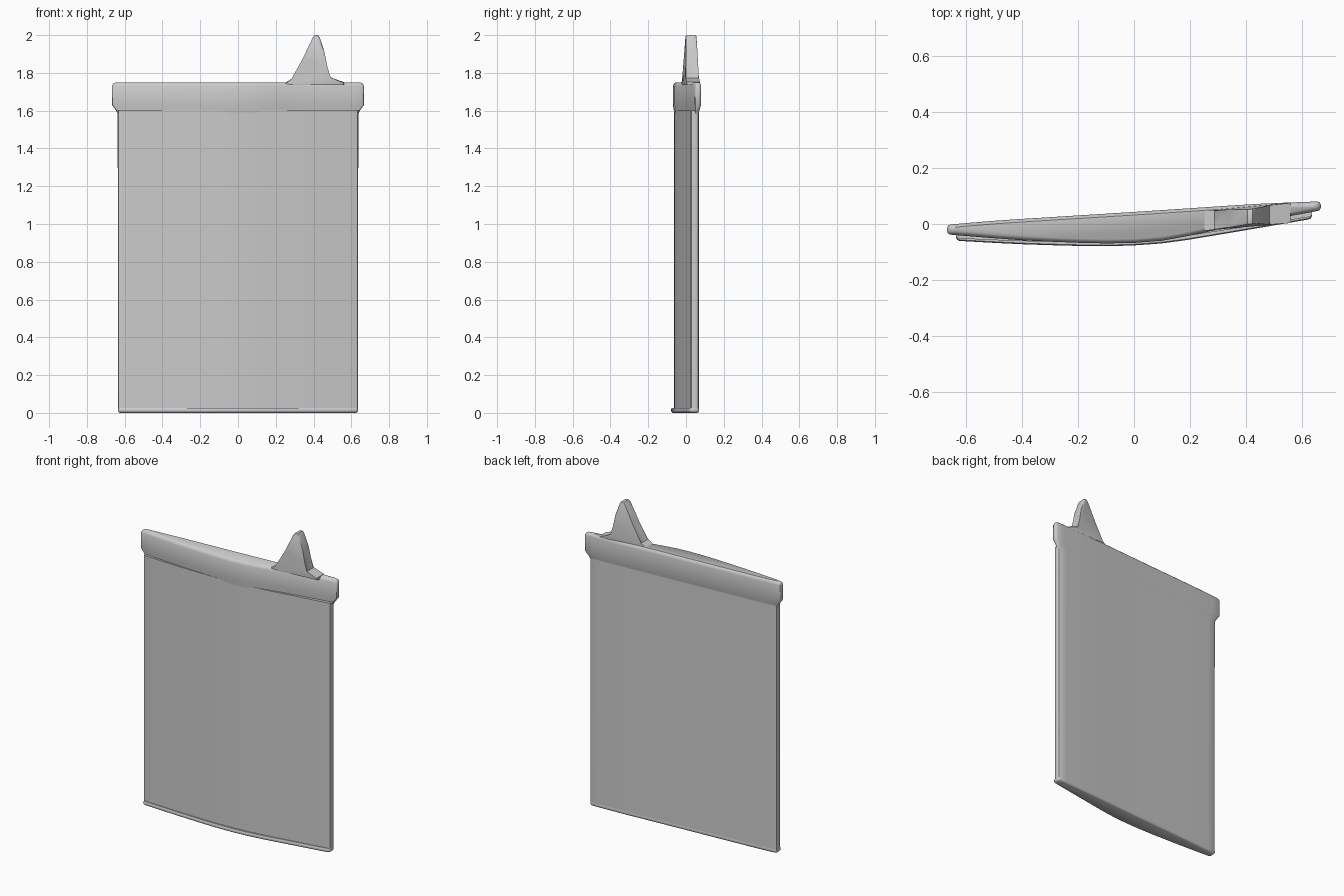
import bpy, bmesh, math

if "Cube" in bpy.data.objects:
    bpy.data.objects.remove(bpy.data.objects["Cube"])

# Front and back edge lines seen from above, as (x, y) points
FRONT = [(-.67, -.050), (-.4, -.062), (-.1, -.066), (.1, -.056), (.3, -.026), (.67, .032)]
CAP_FRONT = [(-.67, -.036), (-.4, -.058), (-.1, -.070), (.1, -.063), (.3, -.018), (.67, .050)]
LIP_FRONT = [(-.67, -.058), (-.4, -.073), (-.1, -.081), (.1, -.072), (.3, -.039), (.67, .024)]
BACK = [(-.67, -.006), (-.5, .009), (.0, .040), (.45, .070), (.67, .078)]


def lerp(pts, x):
    x = min(max(x, pts[0][0]), pts[-1][0])
    for (x0, y0), (x1, y1) in zip(pts, pts[1:]):
        if x <= x1:
            return y0 + (y1 - y0) * (x - x0) / (x1 - x0)


def curve(pts, x, w=.09):
    # softened reading of the polyline
    return (lerp(pts, x - w) + lerp(pts, x + w) + 2 * lerp(pts, x)) / 4 if abs(x) < .55 else lerp(pts, x)


def section(half, front, inset, back):
    # one closed outline with rounded ends
    n, r = 26, .012
    xs = [-half + r + (2 * half - 2 * r) * i / n for i in range(n + 1)]
    f = [(x, curve(front, x) + inset) for x in xs]
    b = [(x, curve(BACK, x) + back) for x in reversed(xs)]
    k = r * .3

    def end(p, q, s):
        x, t = s * half, min(r, abs(q[1] - p[1]) * .35)
        d = t if q[1] > p[1] else -t
        return [(x - s * k, p[1] + d * .3), (x, p[1] + d),
                (x, q[1] - d), (x - s * k, q[1] - d * .3)]
    return f + end(f[-1], b[0], 1) + b + end(b[-1], f[0], -1)


def finish(name, bm):
    bmesh.ops.recalc_face_normals(bm, faces=bm.faces[:])
    me = bpy.data.meshes.new(name)
    bm.to_mesh(me)
    bm.free()
    ob = bpy.data.objects.new(name, me)
    bpy.context.collection.objects.link(ob)
    bpy.ops.object.select_all(action='DESELECT')
    ob.select_set(True)
    bpy.context.view_layer.objects.active = ob
    bpy.ops.object.shade_smooth_by_angle(angle=math.radians(40))
    return ob


def loft(name, front, levels):
    bm = bmesh.new()
    rings = [[bm.verts.new((x, y, z)) for x, y in section(half, front, gf, gb)]
             for z, half, gf, gb in levels]
    for a, b in zip(rings, rings[1:]):
        for i in range(len(a)):
            j = (i + 1) % len(a)
            bm.faces.new((a[i], a[j], b[j], b[i]))
    bm.faces.new(rings[0])
    bm.faces.new(rings[-1])
    return finish(name, bm)


# Main flat panel: (z, half width, front shift, back shift)
loft("panel", FRONT, [(.015, .635, 0, -.008), (1.6, .637, 0, -.008)])

# Thin lip along the bottom edge
loft("bottom_lip", LIP_FRONT, [(0, .625, .010, -.016), (.004, .632, .003, -.010),
                               (.010, .636, 0, -.007), (.020, .636, 0, -.007),
                               (.026, .634, .004, -.009)])

# Thicker band along the top edge
loft("top_band", CAP_FRONT, [(1.582, .637, .005, -.009), (1.60, .645, .004, -.006),
                             (1.63, .667, -.001, .002), (1.73, .668, -.001, .003),
                             (1.742, .662, .004, 0), (1.75, .648, .014, -.008)])

# Pointed fin: side profile (x, z) given thickness along the panel direction
PROFILE = [(.25, 1.735), (.25, 1.749), (.288, 1.765), (.34, 1.87), (.395, 1.985), (.405, 1.999),
           (.424, 2.0), (.434, 1.985), (.458, 1.91), (.474, 1.83), (.485, 1.772),
           (.56, 1.752), (.56, 1.735)]
bm = bmesh.new()
sides = []
for s in (-1, 1):
    sides.append([bm.verts.new((x, .026 + .09 * (x - .41) + s * (.036 - .032 * (z - 1.74)), z))
                  for x, z in PROFILE])
n = len(PROFILE)
for i in range(n):
    j = (i + 1) % n
    bm.faces.new((sides[0][i], sides[0][j], sides[1][j], sides[1][i]))
rims = [bm.faces.new(sides[0]), bm.faces.new(sides[1])]
edges = list({e for f in rims for e in f.edges})
bmesh.ops.bevel(bm, geom=edges, offset=.006, segments=2, profile=.5, affect='EDGES')
finish("fin", bm)
